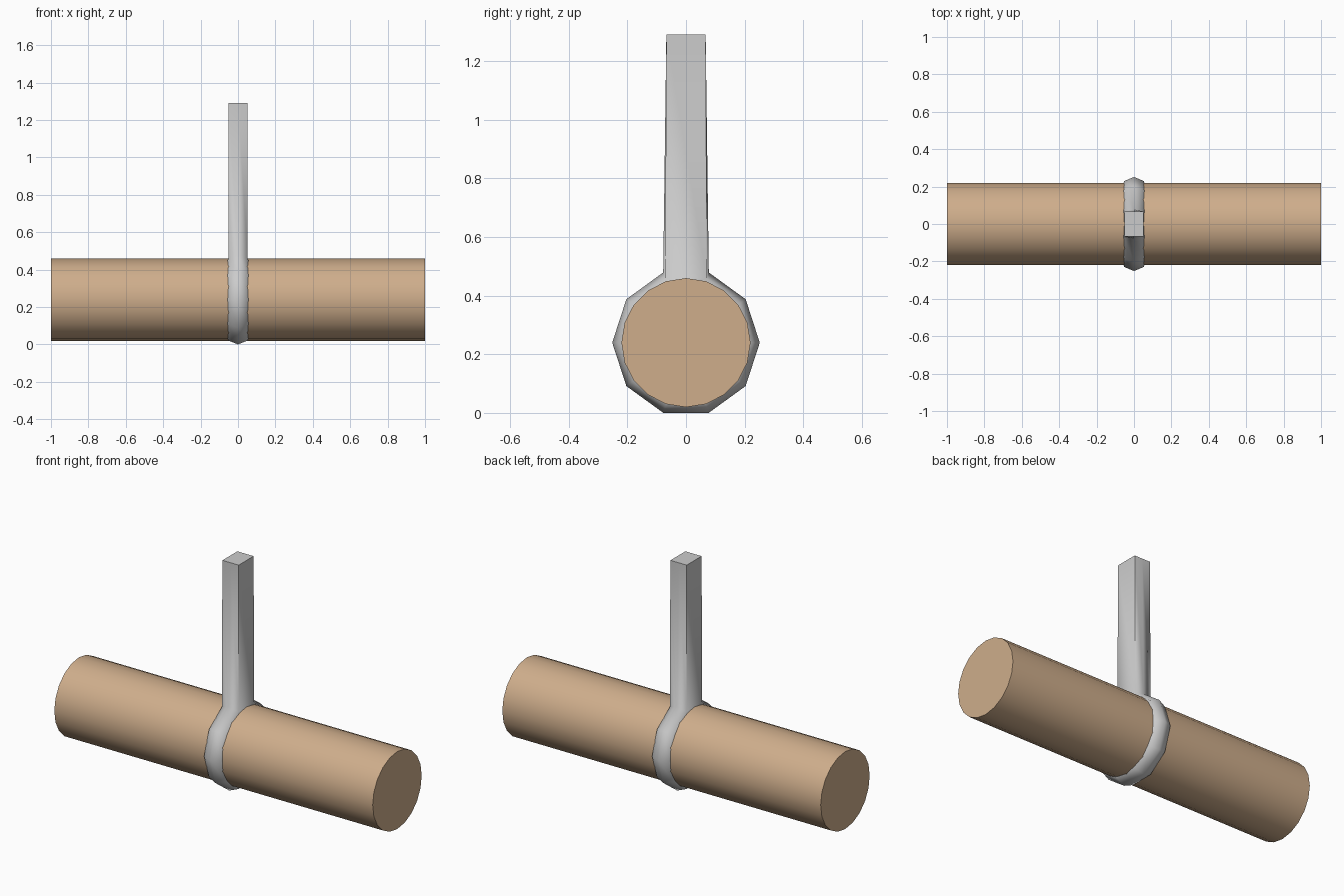
import bpy, bmesh, math

if "Cube" in bpy.data.objects:
    bpy.data.objects.remove(bpy.data.objects["Cube"])

CENTRE_Z = 0.2395


def finish(bm, name, angle):
    bmesh.ops.recalc_face_normals(bm, faces=bm.faces)
    mesh = bpy.data.meshes.new(name)
    bm.to_mesh(mesh)
    bm.free()
    obj = bpy.data.objects.new(name, mesh)
    bpy.context.collection.objects.link(obj)
    bpy.ops.object.select_all(action='DESELECT')
    obj.select_set(True)
    bpy.context.view_layer.objects.active = obj
    bpy.ops.object.shade_smooth_by_angle(angle=math.radians(angle))
    return obj


# wooden log lying along x
bpy.ops.mesh.primitive_cylinder_add(vertices=20, radius=0.22, depth=2,
                                    location=(0, 0, CENTRE_Z),
                                    rotation=(0, math.pi / 2, 0))
log = bpy.context.object
log.name = "log"
bpy.ops.object.shade_smooth_by_angle(angle=math.radians(40))
wood = bpy.data.materials.new("wood")
wood.diffuse_color = (0.62, 0.42, 0.26, 1)
wood.use_nodes = True
wood.node_tree.nodes["Principled BSDF"].inputs["Base Color"].default_value = wood.diffuse_color
log.data.materials.append(wood)

# ten-sided ring around the log, profile given as (x, radius)
profile = [(-0.04, 0.16), (-0.062, 0.20), (-0.052, 0.23), (0, 0.2515),
           (0.052, 0.23), (0.062, 0.20), (0.04, 0.16)]
SIDES = 10
bm = bmesh.new()
rings = []
for i in range(SIDES):
    a = 2 * math.pi * i / SIDES
    rings.append([bm.verts.new((x, r * math.cos(a), CENTRE_Z + r * math.sin(a)))
                  for x, r in profile])
top_faces = []
for i in range(SIDES):
    p, q = rings[i], rings[(i + 1) % SIDES]
    for j in range(len(profile)):
        k = (j + 1) % len(profile)
        face = bm.faces.new((p[j], p[k], q[k], q[j]))
        if i == 2 and j in (2, 3):
            top_faces.append(face)

# upright post pulled out of the ring's top faces
result = bmesh.ops.extrude_face_region(bm, geom=top_faces)
bmesh.ops.delete(bm, geom=[f for f in top_faces if f.is_valid], context='FACES')
for v in result["geom"]:
    if isinstance(v, bmesh.types.BMVert):
        v.co.x = math.copysign(0.051, v.co.x) if abs(v.co.x) > 0.01 else 0
        v.co.y = math.copysign(0.067, v.co.y)
        v.co.z = 1.29
finish(bm, "ring_and_post", 60)
